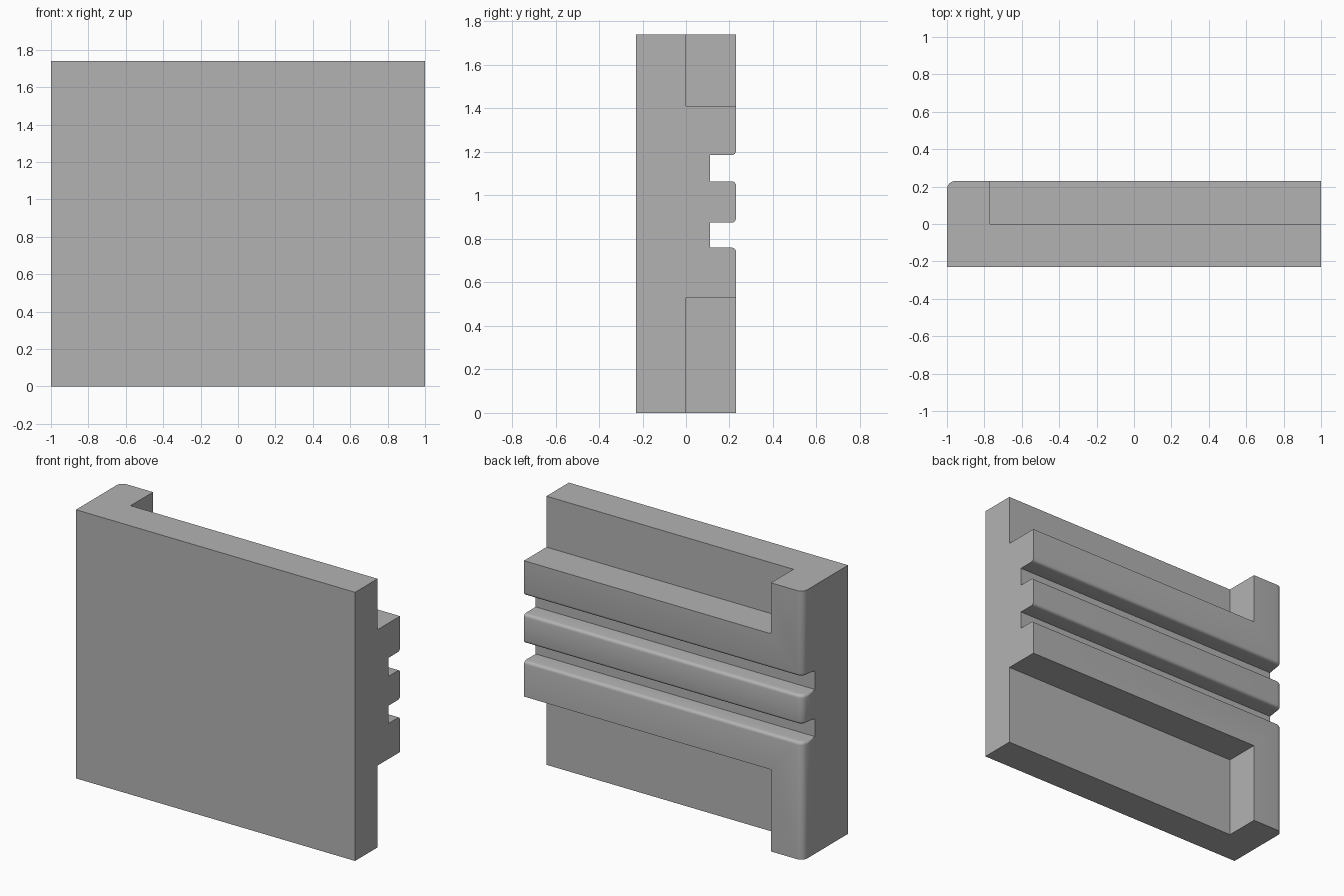
import bpy
import bmesh
from mathutils import Vector

cube = bpy.data.objects.get("Cube")
if cube:
    bpy.data.objects.remove(cube, do_unlink=True)

HEIGHT = 1.74
BACK = 0.23
FLOOR = 0.11
GROOVES = [(0.76, 0.875), (1.065, 1.185)]

grey = bpy.data.materials.new("plain grey")
grey.use_nodes = True
colour = (0.45, 0.45, 0.45, 1)
grey.diffuse_color = colour
grey.node_tree.nodes["Principled BSDF"].inputs["Base Color"].default_value = colour


def box(name, low, high):
    """Box object spanning two opposite corners."""
    bm = bmesh.new()
    bmesh.ops.create_cube(bm, size=1)
    low, high = Vector(low), Vector(high)
    for v in bm.verts:
        v.co = (low + high) / 2 + v.co * (high - low)
    mesh = bpy.data.meshes.new(name)
    bm.to_mesh(mesh)
    bm.free()
    mesh.materials.append(grey)
    obj = bpy.data.objects.new(name, mesh)
    bpy.context.collection.objects.link(obj)
    return obj


def bevel_edges(obj, rule, radius, segments):
    """Round every edge whose two end points satisfy the rule."""
    bm = bmesh.new()
    bm.from_mesh(obj.data)
    edges = [e for e in bm.edges if rule(e.verts[0].co, e.verts[1].co)]
    bmesh.ops.bevel(bm, geom=edges, offset=radius, segments=segments,
                    profile=0.5, affect='EDGES', clamp_overlap=True)
    bm.to_mesh(obj.data)
    bm.free()


def near(a, b):
    return abs(a - b) < 0.001


# Solid block with one rounded back corner
panel = box("wall_panel", (-1, -BACK, 0), (1, BACK, HEIGHT))
bevel_edges(panel, lambda a, b: all(near(p.x, -1) and near(p.y, BACK) for p in (a, b)), 0.045, 8)

# Recesses above and below the rail, and the two through grooves
cutters = [box("upper_recess_cutter", (-0.77, 0, 1.41), (1.2, 0.5, 2)),
           box("lower_recess_cutter", (-0.77, 0, -0.2), (1.2, 0.5, 0.53))]
for low, high in GROOVES:
    cutters.append(box("groove_cutter", (-1.2, FLOOR, low), (1.2, 0.5, high)))
for cutter in cutters:
    cut = panel.modifiers.new("cut", 'BOOLEAN')
    cut.operation = 'DIFFERENCE'
    cut.solver = 'EXACT'
    cut.object = cutter
bpy.context.view_layer.update()
graph = bpy.context.evaluated_depsgraph_get()
panel.data = bpy.data.meshes.new_from_object(panel.evaluated_get(graph))
panel.modifiers.clear()
for cutter in cutters:
    bpy.data.objects.remove(cutter, do_unlink=True)


# Softened groove lips, running around the rounded corner
def is_lip(a, b):
    level = any(near(a.z, z) and near(b.z, z) for pair in GROOVES for z in pair)
    on_floor = near(a.y, FLOOR) and near(b.y, FLOOR)
    open_end = near(a.x, 1) and near(b.x, 1)
    return level and not on_floor and not open_end


bevel_edges(panel, is_lip, 0.02, 4)

# Smooth the rounded edges only
bpy.ops.object.select_all(action='DESELECT')
panel.select_set(True)
bpy.context.view_layer.objects.active = panel
bpy.ops.object.shade_smooth_by_angle(angle=0.6)
